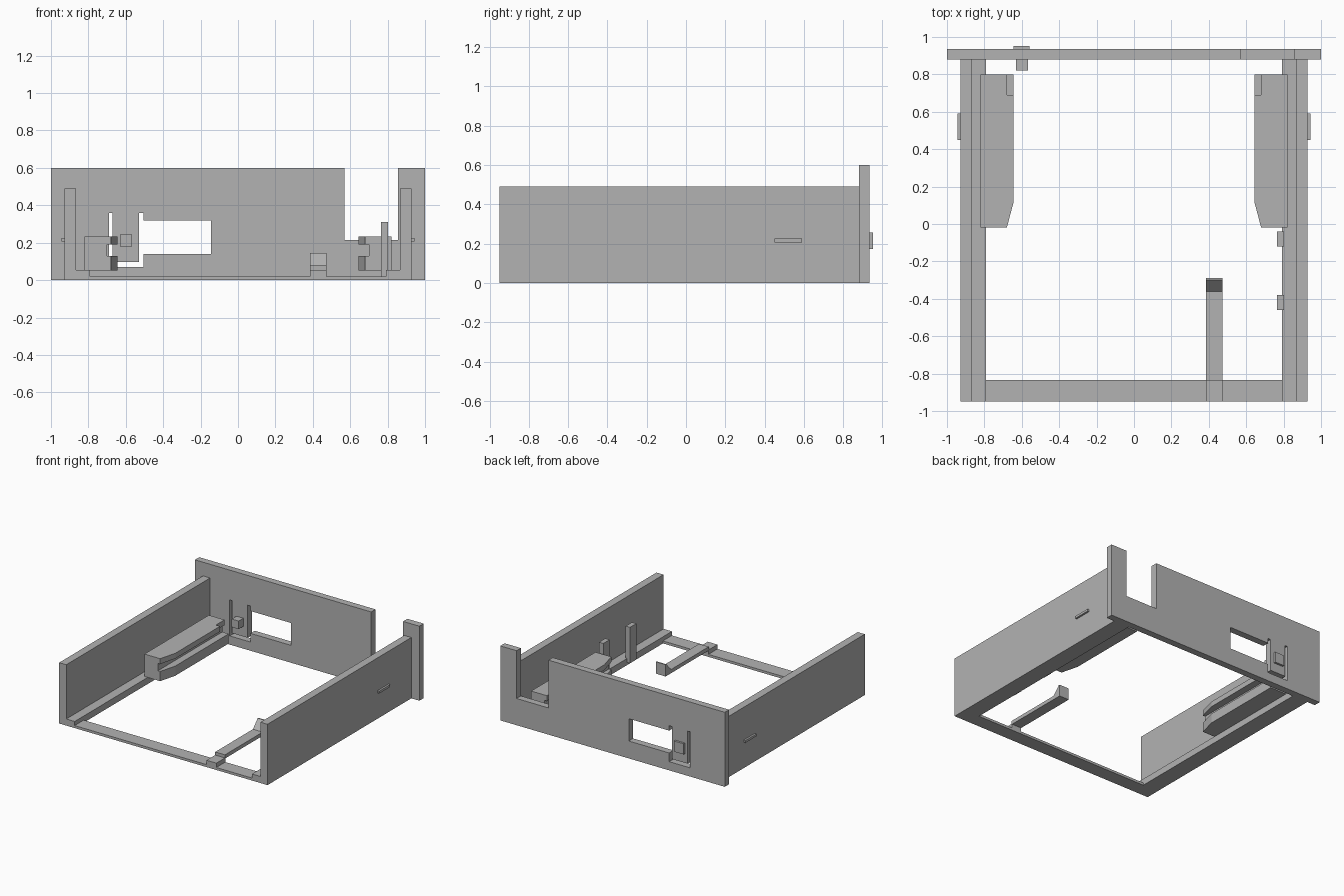
import bpy, bmesh
from mathutils import Vector

cube = bpy.data.objects.get("Cube")
if cube:
    bpy.data.objects.remove(cube, do_unlink=True)

grey = bpy.data.materials.new("plain_grey")
grey.use_nodes = True
colour = (0.45, 0.45, 0.45, 1)
grey.diffuse_color = colour
grey.node_tree.nodes["Principled BSDF"].inputs["Base Color"].default_value = colour


def prism(name, points, axis, lo, hi):
    """Extrude a 2D outline along an axis; the outline uses the other two axes in order."""
    def place(p, d):
        c = list(p)
        c.insert("xyz".index(axis), d)
        return Vector(c)
    bm = bmesh.new()
    face = bm.faces.new([bm.verts.new(place(p, lo)) for p in points])
    grown = bmesh.ops.extrude_face_region(bm, geom=[face])["geom"]
    shift = place((0, 0), hi - lo)
    bmesh.ops.translate(bm, vec=shift, verts=[v for v in grown if isinstance(v, bmesh.types.BMVert)])
    bmesh.ops.recalc_face_normals(bm, faces=bm.faces)
    mesh = bpy.data.meshes.new(name)
    bm.to_mesh(mesh)
    bm.free()
    mesh.materials.append(grey)
    obj = bpy.data.objects.new(name, mesh)
    bpy.context.collection.objects.link(obj)
    return obj


def box(name, x, y, z):
    outline = [(x[0], y[0]), (x[1], y[0]), (x[1], y[1]), (x[0], y[1])]
    return prism(name, outline, "z", *z)


def cut(target, cutter):
    mod = target.modifiers.new("cut", "BOOLEAN")
    mod.operation = "DIFFERENCE"
    mod.solver = "EXACT"
    mod.object = cutter
    cutter.hide_render = True
    cutter.hide_set(True)
    cutter.display_type = "WIRE"


# Back panel with its open notch, window and U-shaped slot around the spring tab
panel = prism("back_panel", [(-1, 0), (1, 0), (1, 0.6), (0.855, 0.6), (0.855, 0.215),
                             (0.57, 0.215), (0.57, 0.6), (-1, 0.6)], "y", 0.88, 0.935)
cut(panel, box("window_cutter", (-0.51, -0.145), (0.8, 1), (0.14, 0.32)))
cut(panel, prism("tab_slot_cutter", [(-0.69, 0.07), (-0.505, 0.07), (-0.505, 0.36), (-0.53, 0.36),
                                     (-0.53, 0.098), (-0.67, 0.098), (-0.67, 0.36), (-0.69, 0.36)],
                 "y", 0.8, 1))

# Spring tab buttons, inside and outside
box("tab_inner_peg", (-0.63, -0.568), (0.82, 0.885), (0.18, 0.245))
box("tab_outer_button", (-0.645, -0.56), (0.93, 0.952), (0.172, 0.258))

# Mirrored side parts
for side, s in (("left", 1), ("right", -1)):
    def span(a, b):
        return tuple(sorted((a * s, b * s)))

    box(side + "_wall", span(0.865, 0.928), (-0.95, 0.88), (0, 0.49))
    box(side + "_base_strip", span(0.79, 0.866), (-0.95, 0.88), (0, 0.053))
    box(side + "_wall_ridge", span(0.92, 0.943), (0.45, 0.59), (0.207, 0.226))

    # Drive rails with a tapered lead-in; the upper one is notched at the back
    taper = [(0.82, -0.02), (0.68, -0.02), (0.643, 0.12)]
    lower = taper + [(0.643, 0.8), (0.82, 0.8)]
    upper = taper + [(0.643, 0.69), (0.68, 0.69), (0.68, 0.8), (0.82, 0.8)]
    prism(side + "_lower_rail", [(x * s, y) for x, y in lower], "z", 0.052, 0.13)
    prism(side + "_upper_rail", [(x * s, y) for x, y in upper], "z", 0.19, 0.233)
    box(side + "_rail_web", span(0.7, 0.82), (-0.02, 0.8), (0.13, 0.19))

# Front cross strip
box("front_strip", (-0.79, 0.79), (-0.95, -0.835), (0, 0.02))

# Guide posts on the left base strip
for name, y in (("rear", -0.08), ("front", -0.42)):
    box(name + "_guide_post", (0.765, 0.803), (y - 0.04, y + 0.04), (0.02, 0.31))

# Latch arm with a wedge hook at its free end
box("latch_foot", (0.385, 0.472), (-0.95, -0.835), (0.01, 0.055))
prism("latch_arm", [(-0.84, 0.05), (-0.29, 0.05), (-0.29, 0.145), (-0.3, 0.145),
                    (-0.36, 0.08), (-0.84, 0.08)], "x", 0.385, 0.472)
